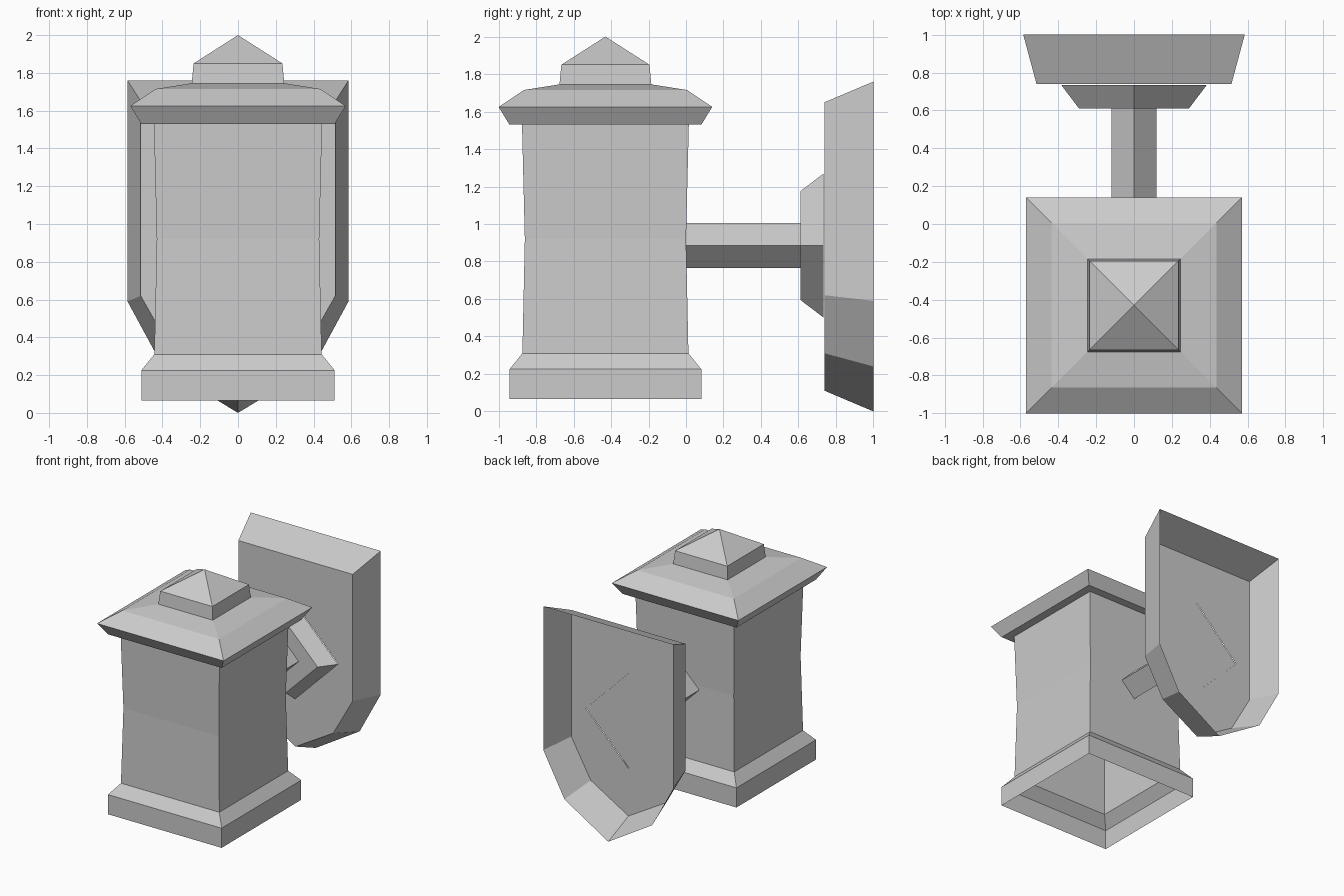
import bpy
import bmesh

cube = bpy.data.objects.get("Cube")
if cube:
    bpy.data.objects.remove(cube, do_unlink=True)

gray = bpy.data.materials.new("light gray")
gray.use_nodes = True
color = (0.6, 0.6, 0.6, 1)
gray.diffuse_color = color
gray.node_tree.nodes["Principled BSDF"].inputs["Base Color"].default_value = color


def finish(name, bm, recalc=True):
    """Turn a bmesh into a flat shaded object."""
    bmesh.ops.remove_doubles(bm, verts=bm.verts, dist=0.0005)
    if recalc:
        bmesh.ops.recalc_face_normals(bm, faces=bm.faces)
    mesh = bpy.data.meshes.new(name)
    bm.to_mesh(mesh)
    bm.free()
    mesh.materials.append(gray)
    obj = bpy.data.objects.new(name, mesh)
    bpy.context.collection.objects.link(obj)
    return obj


def loft(bm, rings, cap_start=False, cap_end=False):
    """Join rings of equal length with quads, optionally closing the ends."""
    loops = [[bm.verts.new(p) for p in ring] for ring in rings]
    for a, b in zip(loops, loops[1:]):
        for i in range(len(a)):
            j = (i + 1) % len(a)
            bm.faces.new((a[i], a[j], b[j], b[i]))
    if cap_start:
        bm.faces.new(loops[0][::-1])
    if cap_end:
        bm.faces.new(loops[-1])
    return loops


def square(half, z, cy=-0.43):
    return [(sx * half, cy + sy * half, z)
            for sx, sy in ((-1, -1), (1, -1), (1, 1), (-1, 1))]


def diamond(half, y, cz=0.885):
    return [(0, y, cz - half), (half, y, cz), (0, y, cz + half), (-half, y, cz)]


def shield(right_side, tip, y):
    """Mirror the right side of a pointed shield outline."""
    left = [(-x, y, z) for x, z in right_side[::-1]]
    return [(0, y, tip)] + [(x, y, z) for x, z in right_side] + left


# Square lantern bodies, each a profile of (half width, height)
profiles = {
    "lantern_body": [(0.512, 0.065), (0.512, 0.225), (0.443, 0.31),
                     (0.43, 0.92), (0.445, 1.53)],
    "lantern_roof": [(0.445, 1.53), (0.512, 1.53), (0.57, 1.625), (0.435, 1.715),
                     (0.245, 1.745), (0.235, 1.85), (0, 2.0)],
}
for name, profile in profiles.items():
    bm = bmesh.new()
    loft(bm, [square(h, z) for h, z in profile])
    finish(name, bm)

# Diamond section arm and flared mount
bm = bmesh.new()
loft(bm, [diamond(0.12, 0.0), diamond(0.12, 0.61)], True, True)
finish("arm", bm)

bm = bmesh.new()
loft(bm, [diamond(0.29, 0.61), diamond(0.385, 0.735)], True, True)
finish("arm_mount", bm)

# Hollow wall plate, open at the back, with a diamond opening for the mount
bm = bmesh.new()
front = shield([(0.34, 0.31), (0.515, 0.62), (0.515, 1.65)], 0.11, 0.74)
back = shield([(0.395, 0.24), (0.585, 0.59), (0.585, 1.76)], 0.0, 1.0)
outline = loft(bm, [front, back])[0]
hole = [bm.verts.new(p) for p in diamond(0.385, 0.74)]
edges = [bm.edges.get((outline[i - 1], outline[i])) for i in range(len(outline))]
edges += [bm.edges.new((hole[i - 1], hole[i])) for i in range(len(hole))]
bmesh.ops.triangle_fill(bm, edges=edges, use_beauty=True, normal=(0, -1, 0))
finish("wall_plate", bm)
